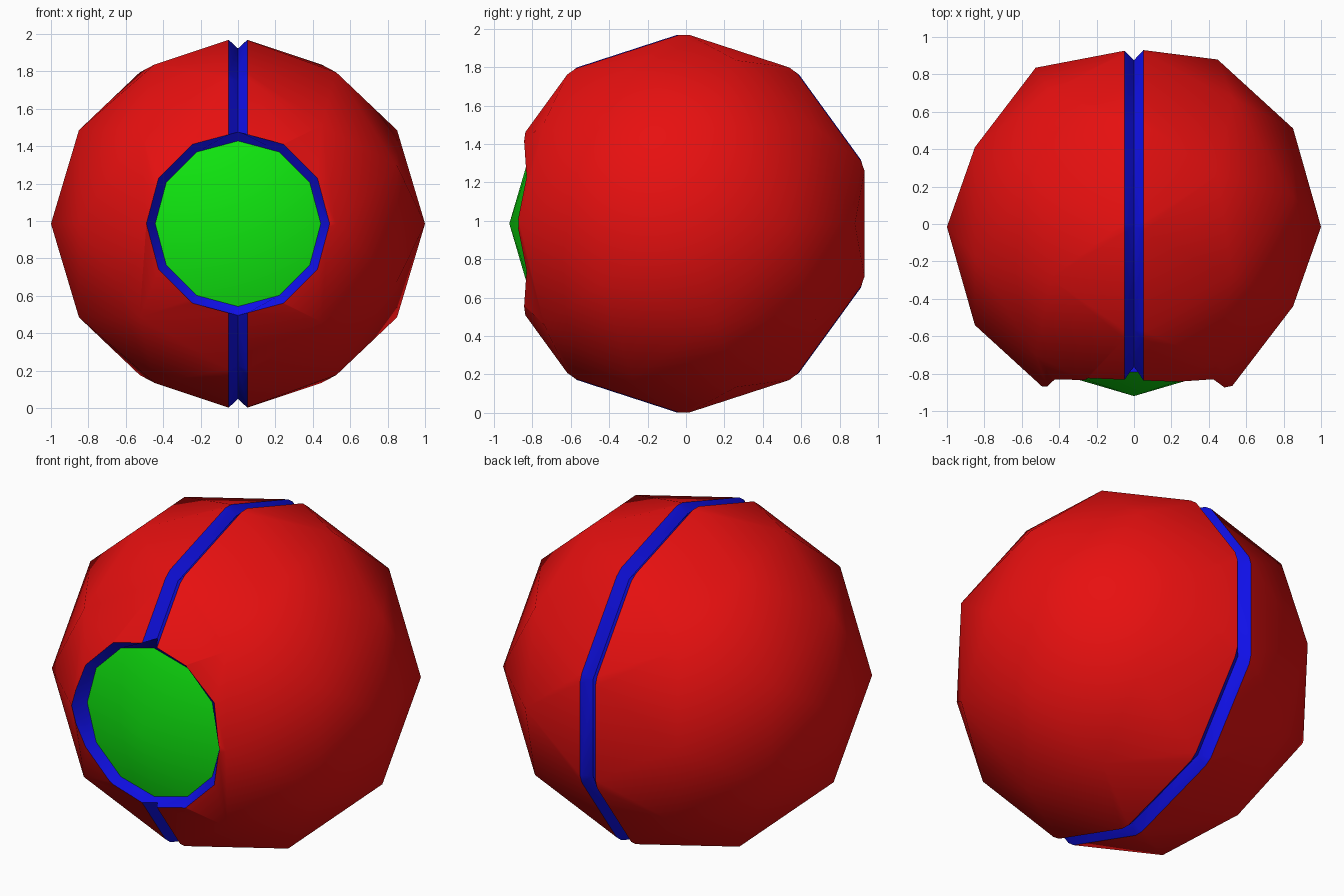
import bpy, bmesh, math
from mathutils import Matrix, Vector

if "Cube" in bpy.data.objects:
    bpy.data.objects.remove(bpy.data.objects["Cube"])

CENTRE = Vector((0, -0.015, 0.985))
GROOVE = 0.05      # half width of the seam groove
HOLE_R = 0.49      # outer radius of the front recess
RIM_R = 0.4425     # radius where the recess meets the button
RIM_Y = -0.775     # depth of that rim
APEX_Y = -0.905    # tip of the button


def material(name, rgb):
    m = bpy.data.materials.new(name)
    m.diffuse_color = (*rgb, 1)
    m.use_nodes = True
    m.node_tree.nodes["Principled BSDF"].inputs["Base Color"].default_value = m.diffuse_color
    return m


def make_object(name, bm, mats=()):
    me = bpy.data.meshes.new(name)
    bm.to_mesh(me)
    bm.free()
    for m in mats:
        me.materials.append(m)
    ob = bpy.data.objects.new(name, me)
    bpy.context.collection.objects.link(ob)
    return ob


red = material("red", (0.8, 0.005, 0.005))
blue = material("blue", (0.005, 0.005, 0.8))
green = material("green", (0.005, 0.8, 0.005))

# Ball: icosphere with its five-fold axis along x
bm = bmesh.new()
bmesh.ops.create_icosphere(bm, subdivisions=2, radius=1)
for v in bm.verts:
    x, y, z = v.co
    v.co = (z, x, y)

# Seam: cut both groove edges, then push the middle loop inwards to a V
for x in (-GROOVE, GROOVE):
    bmesh.ops.bisect_plane(bm, geom=bm.verts[:] + bm.edges[:] + bm.faces[:],
                           plane_co=(x, 0, 0), plane_no=(1, 0, 0), dist=1e-5)
for v in bm.verts:
    if abs(v.co.x) < 1e-3:
        v.co = (0, v.co.y * 0.937, v.co.z * 0.937)
bmesh.ops.triangulate(bm, faces=bm.faces[:])
body = make_object("ball_body", bm, (red, blue))

# Twelve-sided cutter for the front recess
FLOOR_Y = -0.70
bm = bmesh.new()
bmesh.ops.create_cone(bm, cap_ends=True, segments=12, radius1=HOLE_R, radius2=HOLE_R, depth=0.6,
                      matrix=Matrix.Translation((0, FLOOR_Y - 0.3, 0)) @ Matrix.Rotation(math.pi / 2, 4, 'X'))
cutter = make_object("recess_cutter", bm)
cutter.hide_render = True

bpy.context.view_layer.objects.active = body
mod = body.modifiers.new("recess", 'BOOLEAN')
mod.operation = 'DIFFERENCE'
mod.solver = 'EXACT'
mod.object = cutter
bpy.ops.object.modifier_apply(modifier=mod.name)
bpy.data.objects.remove(cutter)

# Colour the seam and recess wall blue, open the floor, and slope the wall
bm = bmesh.new()
bm.from_mesh(body.data)
bm.normal_update()
floor = []
for f in bm.faces:
    seam = all(abs(v.co.x) < GROOVE + 1e-3 for v in f.verts)
    inside = all(math.hypot(v.co.x, v.co.z) < HOLE_R + 1e-3 and v.co.y < -0.6 for v in f.verts)
    wall = inside and abs(f.normal.y) < 0.1
    f.material_index = 1 if seam or wall else 0
    f.smooth = True
    if inside and all(abs(v.co.y - FLOOR_Y) < 1e-3 for v in f.verts):
        floor.append(f)
rim = {v for f in floor for v in f.verts}
for v in rim:
    s = RIM_R / HOLE_R
    v.co = (v.co.x * s, RIM_Y, v.co.z * s)
bmesh.ops.delete(bm, geom=floor, context='FACES')
bm.normal_update()
for e in bm.edges:
    if len(e.link_faces) == 2:
        a, b = e.link_faces
        e.smooth = a.material_index == b.material_index and a.normal.angle(b.normal, 0) < 0.6
bm.to_mesh(body.data)
bm.free()
body.location = CENTRE

# Button: shallow twelve-sided cone filling the recess
bm = bmesh.new()
depth = RIM_Y - APEX_Y
bmesh.ops.create_cone(bm, cap_ends=False, segments=12, radius1=RIM_R, radius2=0, depth=depth,
                      matrix=Matrix.Translation((0, (RIM_Y + APEX_Y) / 2, 0)) @ Matrix.Rotation(math.pi / 2, 4, 'X'))
bmesh.ops.remove_doubles(bm, verts=bm.verts[:], dist=1e-4)
for f in bm.faces:
    f.smooth = True
button = make_object("front_button", bm, (green,))
button.location = CENTRE
